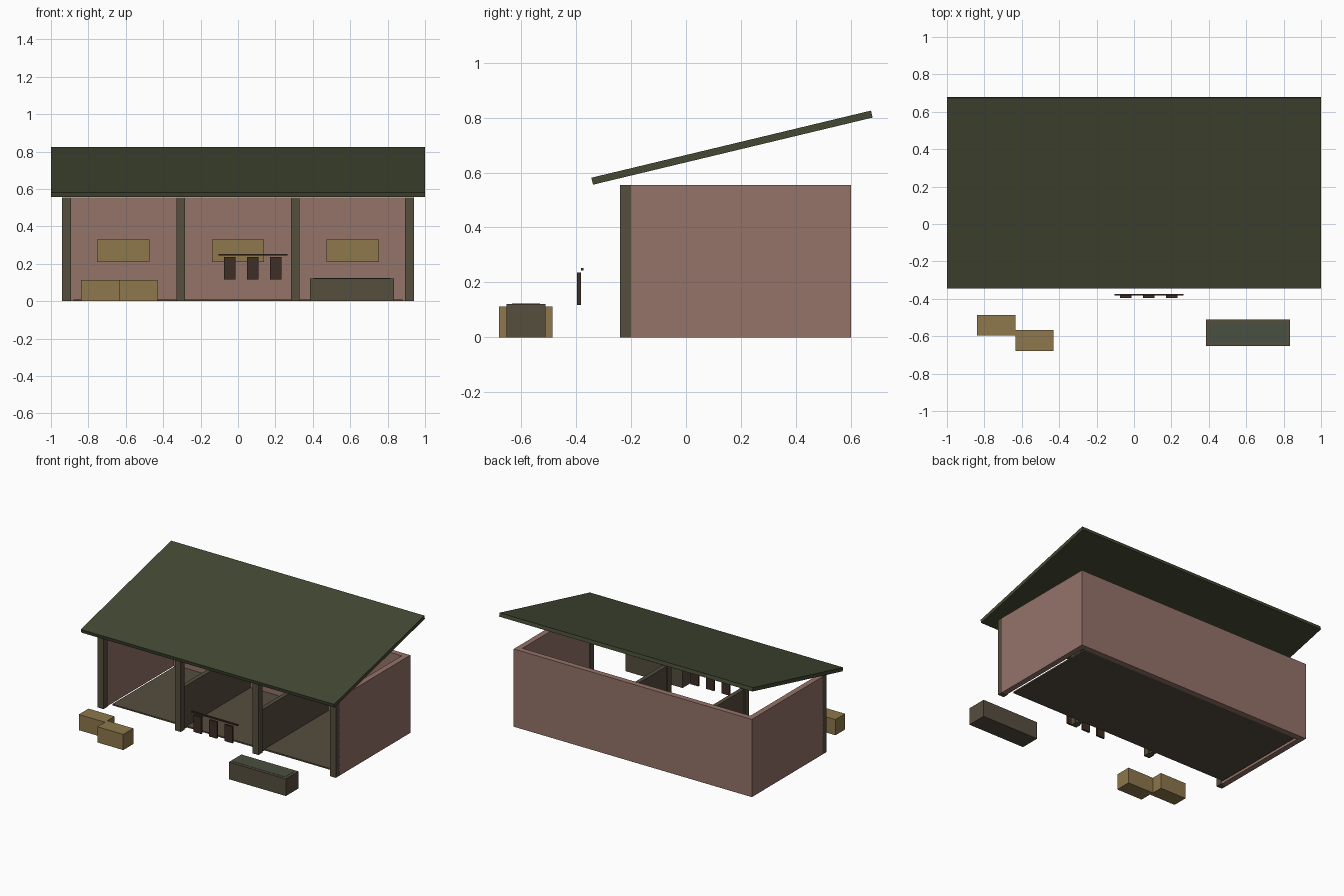
import bpy, bmesh, math
from mathutils import Matrix

if "Cube" in bpy.data.objects:
    bpy.data.objects.remove(bpy.data.objects["Cube"])


def lin(c):
    return c / 12.92 if c <= 0.04045 else ((c + 0.055) / 1.055) ** 2.4


def material(name, r, g, b):
    m = bpy.data.materials.new(name)
    m.diffuse_color = (lin(r / 255), lin(g / 255), lin(b / 255), 1)
    m.use_nodes = True
    m.node_tree.nodes["Principled BSDF"].inputs["Base Color"].default_value = m.diffuse_color
    return m


wall_mat = material("dusty_pink_wall", 148, 115, 105)
roof_mat = material("dark_green_roof", 67, 72, 51)
timber_mat = material("grey_brown_timber", 86, 78, 63)
straw_mat = material("straw", 142, 119, 76)
leather_mat = material("dark_leather", 62, 46, 37)
water_mat = material("murky_water", 72, 80, 64)


def box(name, mat, x, y, z, tilt=0.0):
    """Box from (min, max) ranges, optionally tilted about its own x axis."""
    bm = bmesh.new()
    bmesh.ops.create_cube(bm, size=1)
    bmesh.ops.scale(bm, verts=bm.verts, vec=(x[1] - x[0], y[1] - y[0], z[1] - z[0]))
    me = bpy.data.meshes.new(name)
    bm.to_mesh(me)
    bm.free()
    me.materials.append(mat)
    ob = bpy.data.objects.new(name, me)
    ob.matrix_world = (Matrix.Translation((sum(x) / 2, sum(y) / 2, sum(z) / 2))
                       @ Matrix.Rotation(tilt, 4, 'X'))
    bpy.context.collection.objects.link(ob)
    return ob


H = 0.555

# Stable shell: floor, back wall and side walls
box("floor", timber_mat, (-0.88, 0.88), (-0.16, 0.56), (0, 0.01))
box("back_wall", wall_mat, (-0.94, 0.94), (0.56, 0.60), (0, H))
box("left_wall", wall_mat, (-0.94, -0.90), (-0.20, 0.56), (0, H))
box("right_wall", wall_mat, (0.90, 0.94), (-0.20, 0.56), (0, H))

# Front posts
for i, cx in enumerate((-0.917, -0.307, 0.307, 0.917)):
    box(f"front_post_{i + 1}", timber_mat,
        (cx - 0.023, cx + 0.023), (-0.24, -0.195), (0, H))

# Low partitions between the stalls
for i, cx in enumerate((-0.307, 0.307)):
    box(f"stall_partition_{i + 1}", timber_mat,
        (cx - 0.015, cx + 0.015), (-0.20, 0.56), (0, 0.30))

# Feed boxes on the back wall
for i, cx in enumerate((-0.613, 0.0, 0.613)):
    box(f"feed_box_{i + 1}", straw_mat,
        (cx - 0.14, cx + 0.14), (0.46, 0.56), (0.21, 0.33))

# Single-slope roof
box("roof", roof_mat, (-1, 1), (0.1675 - 0.5235, 0.1675 + 0.5235),
    (0.6775, 0.7035), math.radians(13.5))

# Tack rail with hanging leather pieces
box("tack_rail", leather_mat, (-0.103, 0.265), (-0.383, -0.373), (0.243, 0.253))
for i, cx in enumerate((-0.044, 0.079, 0.202)):
    box(f"hanging_tack_{i + 1}", leather_mat,
        (cx - 0.031, cx + 0.031), (-0.396, -0.383), (0.117, 0.236))

# Straw bales
box("bale_left", straw_mat, (-0.84, -0.634), (-0.595, -0.486), (0, 0.112))
box("bale_right", straw_mat, (-0.634, -0.43), (-0.68, -0.567), (0, 0.112))

# Water trough with a thin water surface
box("trough", timber_mat, (0.385, 0.835), (-0.653, -0.511), (0, 0.122))
box("trough_water", water_mat, (0.405, 0.815), (-0.633, -0.531), (0.118, 0.1235))
